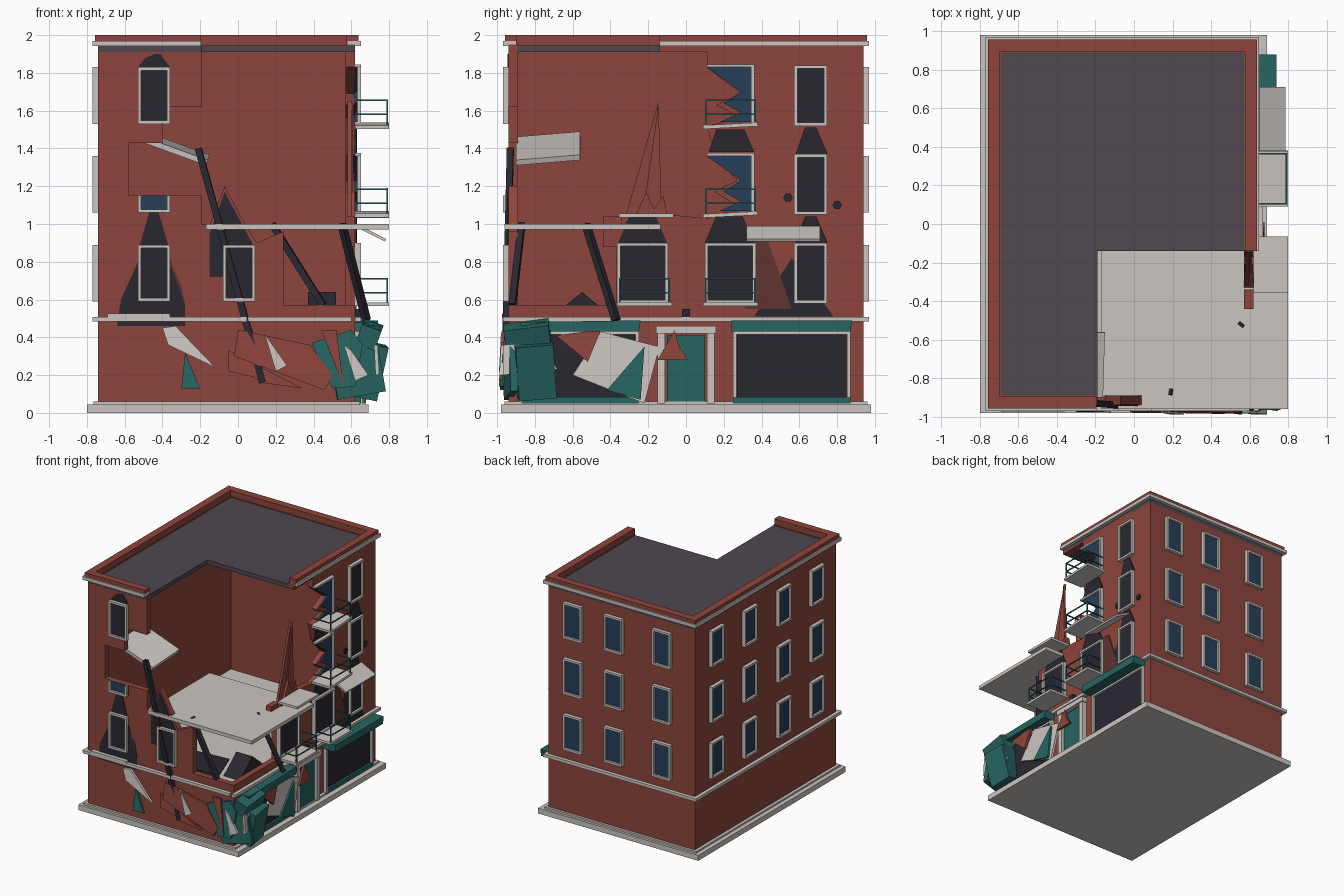
import bpy, bmesh, math
from mathutils import Vector, Euler

if "Cube" in bpy.data.objects:
    bpy.data.objects.remove(bpy.data.objects["Cube"])

COL = dict(brick=(.27, .06, .045), stone=(.60, .56, .53), soot=(.022, .02, .03), teal=(.02, .13, .12),
           roof=(.075, .065, .08), glass=(.02, .05, .10), scorch=(.12, .035, .03))
MAT = {}
for k, c in COL.items():
    MAT[k] = bpy.data.materials.new(k)
    MAT[k].diffuse_color = (*c, 1)

# map (u along facade, d outward, z) to world for each facade
SIDE = dict(front=lambda u, d, z: (u, -.94 - d, z), back=lambda u, d, z: (u, .94 + d, z),
            right=lambda u, d, z: (.62 + d, u, z), left=lambda u, d, z: (-.74 - d, u, z))


def finish(name, bm, mat):
    bmesh.ops.recalc_face_normals(bm, faces=bm.faces)
    me = bpy.data.meshes.new(name)
    bm.to_mesh(me)
    bm.free()
    me.materials.append(MAT[mat])
    ob = bpy.data.objects.new(name, me)
    bpy.context.collection.objects.link(ob)
    return ob


def prism(name, side, pts, d0, d1, mat, lean=0):
    """Outline (u, z) extruded outward from d0 to d1; lean pushes the foot outward."""
    bm = bmesh.new()
    f, top, n = SIDE[side], max(p[1] for p in pts), len(pts)
    a, b = [[bm.verts.new(f(u, d + lean * (top - z), z)) for u, z in pts] for d in (d0, d1)]
    bm.faces.new(a)
    bm.faces.new(b)
    for i in range(n):
        bm.faces.new((a[i], a[(i + 1) % n], b[(i + 1) % n], b[i]))
    return finish(name, bm, mat)


def rect(name, side, u0, u1, z0, z1, d0, d1, mat):
    return prism(name, side, [(u0, z0), (u1, z0), (u1, z1), (u0, z1)], d0, d1, mat)


def box(name, lo, hi, mat, rot=(0, 0, 0)):
    lo, hi = Vector(lo), Vector(hi)
    bm = bmesh.new()
    bmesh.ops.create_cube(bm, size=1)
    bmesh.ops.scale(bm, vec=hi - lo, verts=bm.verts)
    ob = finish(name, bm, mat)
    ob.location = (lo + hi) / 2
    ob.rotation_euler = Euler([math.radians(r) for r in rot])
    return ob


def beam(name, p, q, w, mat):
    p, q = Vector(p), Vector(q)
    ob = box(name, (-w / 2, -w / 2, -(q - p).length / 2), (w / 2, w / 2, (q - p).length / 2), mat)
    ob.location = (p + q) / 2
    ob.rotation_euler = (q - p).to_track_quat('Z', 'Y').to_euler()


def window(side, u, z0, z1, w=.17, pane='glass'):
    a, b, t = u - w / 2, u + w / 2, .017
    rect('window_pane', side, a + t, b - t, z0 + t, z1 - t, 0, .012, pane)
    for x in (a, b - t):
        rect('window_jamb', side, x, x + t, z0, z1, 0, .03, 'stone')
    for z in (z0, z1 - t):
        rect('window_rail', side, a, b, z, z + t, 0, .03, 'stone')


# base plate and plinth
box('base_plate', (-.80, -.98, 0), (.69, .98, .045), 'stone')
box('plinth', (-.765, -.96, .045), (.645, .96, .06), 'stone')

# hollow walls, broken at the front right corner
rect('left_wall', 'left', -.94, .94, .05, 1.95, -.05, 0, 'brick')
rect('back_wall', 'back', -.74, .62, .05, 1.95, -.05, 0, 'brick')
prism('front_wall', 'front', [(-.74, .05), (.62, .05), (.62, .57), (.24, .57), (.24, .96), (.1, .9), (.02, 1.03),
      (-.07, 1.2), (-.15, 1.0), (-.19, 1.0), (-.19, 1.15), (-.58, 1.15), (-.58, 1.43), (-.40, 1.43),
      (-.40, 1.62), (-.19, 1.62), (-.19, 1.95), (-.74, 1.95)], -.05, 0, 'brick')
prism('right_wall', 'right', [(-.94, .05), (.94, .05), (.94, 1.95), (-.14, 1.95), (-.14, 1.91), (.11, 1.91),
      (.11, 1.83), (.29, 1.69), (.16, 1.63), (.29, 1.56), (.11, 1.52), (.15, 1.37), (.27, 1.23), (.15, 1.17),
      (.28, 1.09), (.11, 1.03), (-.1, 1.05), (-.12, 1.15), (-.17, 1.08), (-.21, 1.17), (-.26, 1.06), (-.33, 1.0),
      (-.37, .92), (-.37, .57), (-.94, .57)], -.05, 0, 'brick')
box('wall_stump', (.57, -.44, .88), (.62, -.34, 1.04), 'brick')
prism('wall_spike', 'right', [(-.32, 1.04), (-.145, 1.65), (-.22, 1.04)], -.04, -.02, 'brick')
prism('wall_spike', 'right', [(-.23, 1.04), (-.145, 1.64), (-.13, 1.06)], -.03, -.01, 'brick')

# roof, cornice and parapet around the L-shaped remainder
box('roof_back', (-.74, -.14, 1.91), (.62, .94, 1.945), 'roof')
box('roof_front', (-.74, -.94, 1.91), (-.19, -.14, 1.945), 'roof')
for nm, z0, z1, d0, d1, m in (('cornice', 1.942, 1.97, -.04, .03, 'stone'), ('parapet', 1.95, 2.0, -.045, .018, 'brick')):
    rect(nm, 'left', -.94 - d1, .94 + d1, z0, z1, d0, d1, m)
    rect(nm, 'back', -.74 - d1, .62 + d1, z0, z1, d0, d1, m)
    rect(nm, 'right', -.14, .94 + d1, z0, z1, d0, d1, m)
    rect(nm, 'front', -.74 - d1, -.195, z0, z1, d0, d1, m)

# belt course and floors
for s, a, b in (('front', -.77, .60), ('back', -.77, .65), ('left', -.97, .97), ('right', -.97, .97)):
    rect('belt_course', s, a, b, .483, .508, 0, .03, 'stone')
box('lower_floor', (-.70, -.90, .47), (.58, .90, .50), 'stone')
box('exposed_floor', (-.17, -.96, .97), (.80, -.135, 1.0), 'stone')
box('hanging_slab', (-.51, -.90, 1.385), (-.15, -.56, 1.415), 'stone', (5, 20, 0))

# windows: back, left, front and right
rows = [(.59, .89), (1.06, 1.36), (1.53, 1.83)]
for z0, z1 in rows:
    for x in (-.445, .005, .385):
        window('back', x, z0, z1)
    for y in (-.665, -.225, .225, .665):
        window('left', y, z0, z1)
    window('right', .66, z0 - .01, z1 + .01, .175, 'soot')
window('front', -.445, 1.53, 1.83, pane='soot')
window('front', -.445, .59, .89, pane='soot')
window('front', .005, .59, .89, pane='soot')
rect('broken_pane', 'front', -.53, -.36, 1.07, 1.15, 0, .012, 'glass')
for x in (-.53, -.377):
    rect('broken_jamb', 'front', x, x + .017, 1.06, 1.15, 0, .03, 'stone')
rect('broken_sill', 'front', -.53, -.36, 1.06, 1.077, 0, .03, 'stone')
for y in (.235, -.23):
    window('right', y, .58, .90, .27, 'soot')
for z in (1.06, 1.53):
    prism('torn_glass', 'right', [(.11, z + .30), (.355, z + .31), (.355, z + .01), (.18, z + .01), (.29, z + .06),
          (.20, z + .11), (.29, z + .17)], -.01, .012, 'glass')
    rect('torn_jamb', 'right', .345, .362, z, z + .31, 0, .03, 'stone')
    rect('torn_head', 'right', .11, .362, z + .30, z + .315, 0, .03, 'stone')

# balconies with teal railings
for y, z in ((.235, .575), (-.22, .575), (-.21, 1.045), (.235, 1.05), (.235, 1.52)):
    ob = box('balcony_slab', (.62, y - .145, z - .01), (.80, y + .145, z + .01), 'stone',
             (3 if z > 1.04 and y > 0 else 0, 0, 0))
    if (y, z) == (-.21, 1.045):
        continue
    for h in (.06, .135):
        for a, b in (((.79, y - .13), (.79, y + .13)), ((.63, y - .13), (.79, y - .13)), ((.63, y + .13), (.79, y + .13))):
            beam('balcony_rail', (*a, z + h), (*b, z + h), .008, 'teal')
    for s in (-.13, .13):
        beam('balcony_post', (.79, y + s, z), (.79, y + s, z + .14), .009, 'teal')
box('fallen_slab', (.64, .32, .94), (.79, .71, .955), 'stone', (0, 27, 0))

# shopfronts and door
for a, b in ((.25, .87), (-.87, -.25)):
    rect('shop_glass', 'right', a + .02, b - .02, .08, .43, 0, .012, 'soot')
    rect('shop_base', 'right', a, b, .05, .085, 0, .03, 'teal')
    for u in (a, b - .018):
        rect('shop_jamb', 'right', u, u + .018, .06, .43, 0, .03, 'stone')
    rect('shop_rail', 'right', a, b, .415, .432, 0, .03, 'stone')
prism('awning', 'right', [(.24, .43), (.87, .43), (.88, .49), (.24, .49)], 0, .12, 'teal')
prism('broken_awning', 'right', [(-.88, .43), (-.25, .43), (-.24, .49), (-.88, .48)], 0, .10, 'teal')
rect('door', 'right', -.10, .10, .06, .41, 0, .02, 'teal')
for y in (-.15, .11):
    rect('door_jamb', 'right', y, y + .04, .05, .42, 0, .04, 'stone')
rect('door_head', 'right', -.16, .16, .42, .46, 0, .05, 'stone')
rect('door_lamp', 'right', -.02, .02, .50, .55, 0, .03, 'soot')

# soot and scorch marks
marks = [('front', 'soot', [(-.53, 1.83), (-.36, 1.83), (-.41, 1.9), (-.44, 1.9), (-.49, 1.88)]),
         ('front', 'soot', [(-.52, .89), (-.37, .89), (-.42, 1.06), (-.47, 1.06)]),
         ('front', 'soot', [(-.15, .72), (.07, .72), (.09, .87), (-.07, 1.17), (-.15, .95)]),
         ('front', 'soot', [(-.64, .46), (-.28, .46), (-.28, .57), (-.36, .82), (-.52, .82), (-.62, .6)]),
         ('front', 'scorch', [(-.53, .89), (-.43, .89), (-.30, .68), (-.28, .57), (-.36, .8), (-.46, .86)]),
         ('right', 'soot', [(.36, .51), (.78, .51), (.56, .82)]),
         ('right', 'scorch', [(.31, .55), (.56, .55), (.43, .92), (.36, .92)]),
         ('right', 'soot', [(-.36, .9), (-.10, .9), (-.16, 1.04), (-.30, 1.04)]),
         ('right', 'soot', [(.10, .9), (.36, .9), (.30, 1.04), (.16, 1.04)]),
         ('right', 'soot', [(.12, 1.38), (.36, 1.38), (.31, 1.5), (.16, 1.5)])]
for z in (.90, 1.37):
    marks.append(('right', 'soot', [(.58, z), (.75, z), (.69, z + .14), (.63, z + .14)]))
for y, z in ((.54, 1.14), (.80, 1.10)):
    marks.append(('right', 'soot', [(y + .025 * math.cos(i * math.pi / 3), z + .025 * math.sin(i * math.pi / 3)) for i in range(6)]))
for i, (s, m, p) in enumerate(marks):
    prism('fire_mark', s, p, -.002, .004 + .0005 * i, m)
prism('inner_rubble', 'right', [(-.72, .5), (-.55, .64), (-.38, .5)], -.25, -.1, 'soot')

# charred beams
beam('beam', (-.21, -.93, 1.40), (.13, -.96, .16), .035, 'soot')
beam('beam', (.18, -.87, 1.0), (.45, -.92, .57), .035, 'soot')
beam('beam', (.55, -.53, 1.0), (.68, -.37, .49), .035, 'soot')

# debris leaning on both street faces
debris = [('front', 'stone', [(-.40, .45), (-.33, .46), (-.12, .24), (-.37, .36)], .0),
          ('front', 'teal', [(-.28, .32), (-.20, .13), (-.30, .13)], .0),
          ('front', 'brick', [(0, .44), (.38, .36), (.50, .2), (.46, .12), (-.02, .3)], .01),
          ('front', 'brick', [(-.05, .33), (.12, .16), (.34, .13), (.0, .26), (-.05, .22)], .0),
          ('front', 'stone', [(.14, .42), (.26, .25), (.20, .22)], .02),
          ('front', 'teal', [(.39, .37), (.60, .44), (.66, .36), (.62, .14), (.50, .13)], .0),
          ('front', 'brick', [(.44, .44), (.52, .44), (.56, .14)], .015),
          ('front', 'stone', [(.56, .36), (.60, .33), (.69, .2), (.62, .17)], .02),
          ('right', 'stone', [(-.60, .2), (-.45, .43), (-.14, .35), (-.22, .05)], .02),
          ('right', 'teal', [(-.42, .12), (-.22, .35), (-.24, .07)], .04),
          ('right', 'brick', [(-.69, .41), (-.45, .44), (-.52, .27)], .05),
          ('right', 'brick', [(-.15, .28), (-.06, .44), (-.04, .36), (.01, .28)], .03),
          ('right', 'stone', [(-.97, .36), (-.76, .36), (-.68, .23), (-.97, .2)], .10)]
for s, m, p, d in debris:
    prism('debris', s, p, d, d + .02, m, .08 if s == 'front' and d == 0 else .05)
box('rubble_block', (.62, -.90, .08), (.76, -.70, .37), 'teal', (5, 12, 6))
box('corner_panel', (.50, -.95, .09), (.76, -.91, .36), 'teal', (0, -10, 8))
box('sign_fragment', (.64, -.96, .36), (.75, -.72, .47), 'teal', (8, 20, 0))
box('floor_debris', (.0, -.80, .50), (.30, -.50, .53), 'soot', (0, 8, 20))
box('fallen_ledge', (-.69, -.975, .505), (-.36, -.94, .525), 'stone')

for m in bpy.data.materials:
    if m.users and not m.is_grease_pencil:
        m.use_nodes = True
        m.node_tree.nodes["Principled BSDF"].inputs["Base Color"].default_value = m.diffuse_color
